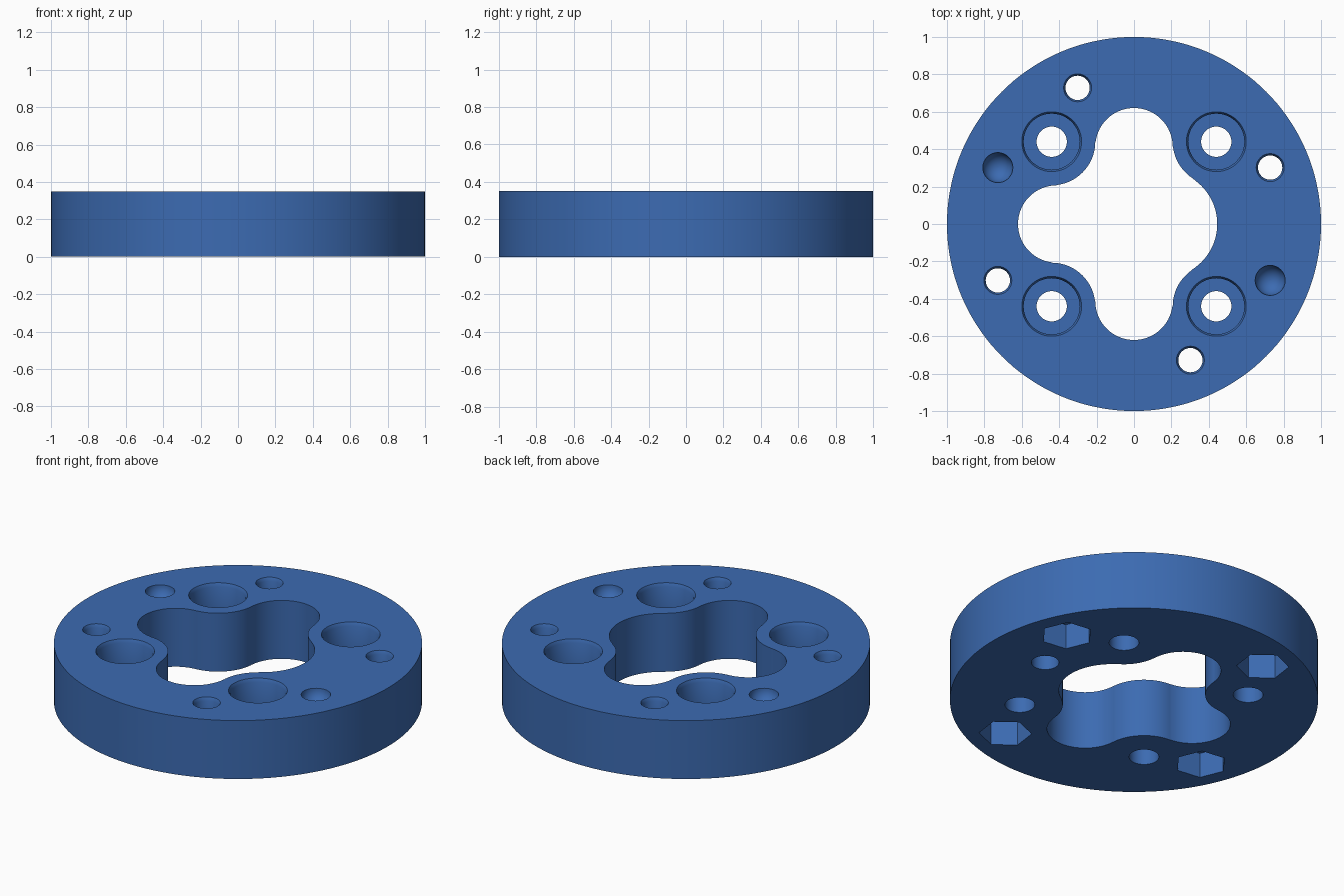
import bpy, bmesh
from math import sin, cos, pi, radians, atan2, degrees

cube = bpy.data.objects.get("Cube")
if cube:
    bpy.data.objects.remove(cube, do_unlink=True)

H = 0.35          # flange thickness
TAU = 2 * pi


def lathe(bm, profile, x=0, y=0, n=48, turn=0.0):
    """Closed solid of revolution from (radius, z) points, listed bottom to top."""
    rings = [[bm.verts.new((x + r * cos(turn + TAU * i / n), y + r * sin(turn + TAU * i / n), z))
              for i in range(n)] for r, z in profile]
    for a, b in zip(rings, rings[1:]):
        for i in range(n):
            j = (i + 1) % n
            bm.faces.new((a[i], a[j], b[j], b[i]))
    bm.faces.new(rings[0][::-1])
    bm.faces.new(rings[-1])


def prism(bm, outline, z0, z1):
    """Closed vertical solid from a counter-clockwise outline."""
    low = [bm.verts.new((x, y, z0)) for x, y in outline]
    high = [bm.verts.new((x, y, z1)) for x, y in outline]
    for i in range(len(outline)):
        j = (i + 1) % len(outline)
        bm.faces.new((low[i], low[j], high[j], high[i]))
    bm.faces.new(low[::-1])
    bm.faces.new(high)


def arc(cx, cy, r, a0, a1, steps):
    return [(cx + r * cos(radians(a0 + (a1 - a0) * i / steps)),
             cy + r * sin(radians(a0 + (a1 - a0) * i / steps))) for i in range(steps)]


def make_object(name, bm):
    mesh = bpy.data.meshes.new(name)
    bm.to_mesh(mesh)
    bm.free()
    obj = bpy.data.objects.new(name, mesh)
    bpy.context.collection.objects.link(obj)
    return obj


def cut(target, name, bm):
    cutter = make_object(name, bm)
    cutter.hide_render = True
    mod = target.modifiers.new(name, "BOOLEAN")
    mod.operation = "DIFFERENCE"
    mod.solver = "EXACT"
    mod.object = cutter
    bpy.context.view_layer.objects.active = target
    bpy.ops.object.modifier_apply(modifier=name)
    bpy.data.objects.remove(cutter, do_unlink=True)


# Round flange body
bm = bmesh.new()
lathe(bm, [(1, 0), (1, H)], n=144)
flange = make_object("flange", bm)

# Central opening: three round lobes and one wide lobe, blended around the bolt bosses
P, LOBE = 0.44, 0.207
BOSS = P - LOBE
LC = 0.62 - LOBE          # lobe centre distance
WIDE_X, WIDE_R = 0.157, 0.288
blend = degrees(atan2(P, P - WIDE_X))
outline = arc(WIDE_X, 0, WIDE_R, -blend, blend, 32)
outline += arc(P, P, BOSS, 180 + blend, 180, 12)
outline += arc(0, LC, LOBE, 0, 180, 32)
outline += arc(-P, P, BOSS, 0, -90, 20)
outline += arc(-LC, 0, LOBE, 90, 270, 32)
outline += arc(-P, -P, BOSS, 90, 0, 20)
outline += arc(0, -LC, LOBE, 180, 360, 32)
outline += arc(P, -P, BOSS, 180, 180 - blend, 12)
bm = bmesh.new()
prism(bm, outline, -0.1, H + 0.1)
cut(flange, "central_opening", bm)

# Four counterbored bolt holes with a chamfered rim
bm = bmesh.new()
for sx in (-1, 1):
    for sy in (-1, 1):
        lathe(bm, [(0.081, -0.1), (0.081, 0.15), (0.15, 0.15), (0.15, H - 0.02),
                   (0.16, H), (0.17, H + 0.02)], sx * P, sy * P)
cut(flange, "bolt_holes", bm)

# Four small through holes with chamfered rims
R = 0.788
spots = [radians(22.5 + 90 * k) for k in range(4)]
bm = bmesh.new()
for a in spots:
    lathe(bm, [(0.065, -0.1), (0.065, H - 0.02), (0.075, H), (0.085, H + 0.02)],
          R * cos(a), R * sin(a), n=32)
cut(flange, "small_holes", bm)

# Hexagonal nut pockets underneath the small holes
bm = bmesh.new()
for a in spots:
    lathe(bm, [(0.143, -0.1), (0.143, 0.15)], R * cos(a), R * sin(a), n=6, turn=a + pi / 6)
cut(flange, "nut_pockets", bm)

# Two round-bottomed dimples on top
bm = bmesh.new()
dome = [(0.08 * sin(t * pi / 20) + 0.0005, H - 0.08 * cos(t * pi / 20)) for t in range(11)]
for a in (-22.5, 157.5):
    lathe(bm, dome + [(0.0805, H + 0.05)], R * cos(radians(a)), R * sin(radians(a)), n=32)
cut(flange, "dimples", bm)

# Blind locating hole underneath
bm = bmesh.new()
lathe(bm, [(0.075, -0.1), (0.075, 0.2)], 0.63, 0, n=32)
cut(flange, "locating_hole", bm)

# Blue finish
blue = bpy.data.materials.new("blue")
blue.use_nodes = True
color = (0.045, 0.147, 0.445, 1)
blue.diffuse_color = color
blue.node_tree.nodes["Principled BSDF"].inputs["Base Color"].default_value = color
flange.data.materials.clear()
flange.data.materials.append(blue)

bpy.ops.object.select_all(action="DESELECT")
flange.select_set(True)
bpy.context.view_layer.objects.active = flange
bpy.ops.object.shade_smooth_by_angle(angle=radians(30))
